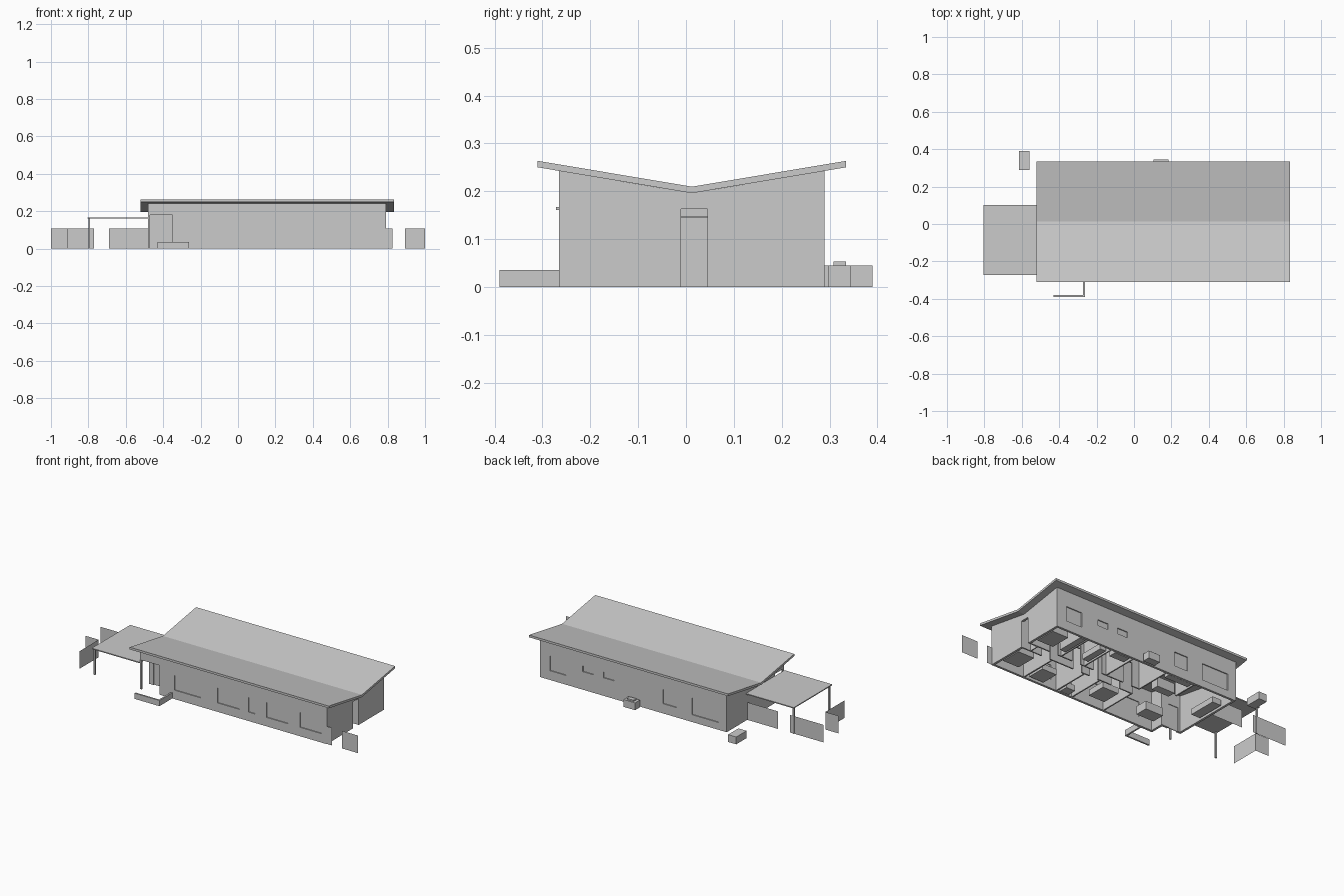
import bpy, bmesh

if "Cube" in bpy.data.objects:
    bpy.data.objects.remove(bpy.data.objects["Cube"])

VALLEY, LOW, SLOPE = 0.0125, 0.196, 0.167
T = 0.014                                    # outer wall thickness


def make(name, verts, faces):
    me = bpy.data.meshes.new(name)
    me.from_pydata(verts, [], faces)
    bm = bmesh.new()
    bm.from_mesh(me)
    bmesh.ops.recalc_face_normals(bm, faces=bm.faces)
    bm.to_mesh(me)
    bm.free()
    ob = bpy.data.objects.new(name, me)
    bpy.context.collection.objects.link(ob)
    return ob


def prism(name, yz, x0, x1):
    n = len(yz)
    verts = [(x, y, z) for x in (x0, x1) for y, z in yz]
    faces = [tuple(range(n)), tuple(range(n, 2 * n))]
    faces += [(i, (i + 1) % n, n + (i + 1) % n, n + i) for i in range(n)]
    return make(name, verts, faces)


def box(name, x0, x1, y0, y1, z0, z1):
    return prism(name, [(y0, z0), (y1, z0), (y1, z1), (y0, z1)], x0, x1)


def roof_z(y):
    return LOW + SLOPE * abs(y - VALLEY)


def wall(name, x0, x1, y0, y1, z0=0.0):
    # upright wall whose top follows the underside of the roof
    pts = [(y0, z0), (y1, z0), (y1, roof_z(y1))]
    if y0 < VALLEY < y1:
        pts.append((VALLEY, LOW))
    return prism(name, pts + [(y0, roof_z(y0))], x0, x1)


def cut(ob, boxes):
    # cut rectangular openings given as (x0, x1, y0, y1, z0, z1)
    for b in boxes:
        c = box("cutter", *b)
        c.hide_render = True
        m = ob.modifiers.new("opening", 'BOOLEAN')
        m.operation, m.solver, m.object = 'DIFFERENCE', 'EXACT', c
        bpy.context.view_layer.objects.active = ob
        bpy.ops.object.modifier_apply(modifier=m.name)
        bpy.data.objects.remove(c)


def fence(name, a, b, h=0.108):
    make(name, [(*a, 0), (*b, 0), (*b, h), (*a, h)], [(0, 1, 2, 3)])


# butterfly roof
E0, E1, RT = -0.31, 0.335, 0.0135
prism("roof", [(E0, 0.25), (VALLEY, LOW), (E1, 0.25), (E1, 0.25 + RT),
               (VALLEY, LOW + RT), (E0, 0.25 + RT)], -0.52, 0.835)

# outer walls
XL, XR, YF, YB = -0.48, 0.79, -0.265, 0.29
PX, PY = -0.35, -0.18                        # porch recess corner
front = wall("front_wall", PX, XR, YF, YF + T)
back = wall("back_wall", XL, XR, YB - T, YB)
wall("left_wall", XL, XL + T, PY, YB - T)
right = wall("right_wall", XR - T, XR, YF + T, YB - T)
cut(right, [(0.7, 0.9, -0.01, 0.045, -0.1, 0.163)])

# porch walls, header, post and door
porch = wall("porch_back_wall", XL + T, PX, PY, PY + T)
wall("porch_side_wall", PX, PX + T, YF + T, PY + T)
wall("porch_header", XL, PX, YF, YF + T, 0.18)
wall("porch_side_header", XL, XL + T, YF + T, PY, 0.18)
box("porch_post", -0.48, -0.47, -0.265, -0.255, 0, 0.18)
cut(porch, [(-0.45, -0.385, -0.3, -0.1, -0.1, 0.148)])
box("front_door", -0.45, -0.385, PY + 0.006, PY + 0.01, 0, 0.148)

# windows: (x0, x1, z0, z1), opening plus recessed pane
FRONT = [(-0.246, -0.07, 0.055, 0.146), (0.046, 0.196, 0.055, 0.146),
         (0.257, 0.301, 0.055, 0.146), (0.38, 0.526, 0.055, 0.146),
         (0.607, 0.754, 0.055, 0.146)]
BACK = [(0.614, 0.723, 0.057, 0.147), (0.427, 0.5, 0.111, 0.147),
        (0.288, 0.359, 0.111, 0.147), (-0.137, -0.045, 0.06, 0.147),
        (-0.423, -0.243, 0.045, 0.147)]
for ob, wins, y, s in ((front, FRONT, YF, 1), (back, BACK, YB, -1)):
    cut(ob, [(a, b, y - 0.05, y + 0.05, c, d) for a, b, c, d in wins])
    for a, b, c, d in wins:
        ys = sorted((y + s * 0.006, y + s * 0.009))
        box("window_pane", a, b, *ys, c, d)

# hallway walls with doorways, and the end door
P = 0.008
hall_f = wall("hall_front_wall", 0.0, XR - T, -0.01 - P, -0.01)
hall_b = wall("hall_back_wall", 0.0, XR - T, 0.045, 0.045 + P)
cut(hall_f, [(x, x + 0.06, -0.03, 0.0, -0.1, 0.145) for x in (0.09, 0.245, 0.36, 0.585)])
cut(hall_b, [(x, x + 0.06, 0.03, 0.07, -0.1, 0.145) for x in (0.06, 0.27, 0.42, 0.58)])
box("end_door", 0.72, 0.726, -0.01, 0.045, 0, 0.145)
box("end_door_transom", 0.71, 0.73, -0.01, 0.045, 0.147, 0.2)

# room partitions
for x in (0.0, 0.225, 0.335, 0.565):
    wall("front_partition", x, x + P, YF + T, -0.01 - P)
for x in (0.0, 0.235, 0.39, 0.555):
    wall("back_partition", x, x + P, 0.045 + P, YB - T)
box("kitchen_partition", -0.2, -0.2 + P, 0.12, YB - T, 0, 0.2)

# low furniture in the rooms
FURNITURE = [
    ("bed", 0.66, 0.77, 0.10, 0.23, 0.035), ("bed", 0.66, 0.77, -0.19, -0.06, 0.035),
    ("bed", 0.45, 0.55, -0.23, -0.12, 0.035), ("bed", 0.06, 0.17, -0.18, -0.06, 0.035),
    ("bathtub", 0.41, 0.45, 0.10, 0.25, 0.035), ("cabinet", 0.57, 0.61, 0.10, 0.27, 0.1),
    ("bench", 0.26, 0.32, -0.245, -0.19, 0.035), ("counter", -0.18, -0.02, 0.235, 0.275, 0.06),
    ("island", -0.17, -0.05, 0.09, 0.14, 0.06), ("sofa", -0.45, -0.39, 0.02, 0.2, 0.035),
    ("table", -0.28, -0.16, -0.17, -0.09, 0.05), ("washer", 0.26, 0.36, 0.22, 0.27, 0.06)]
for n, a, b, c, d, h in FURNITURE:
    box(n, a, b, c, d, 0, h)

# carport slab and posts
box("carport_roof", -0.805, XL, -0.272, 0.102, 0.161, 0.167)
for y in (-0.26, 0.085):
    box("carport_post", -0.8, -0.791, y, y + 0.009, 0, 0.161)

# low garden wall by the porch
box("garden_wall_front", -0.43, -0.262, -0.39, -0.38, 0, 0.035)
box("garden_wall_side", -0.272, -0.262, -0.38, YF, 0, 0.035)

# outdoor units at the back
box("storage_box", -0.615, -0.56, 0.29, 0.39, 0, 0.045)
box("cooling_unit", 0.105, 0.184, 0.298, 0.345, 0, 0.045)
box("cooling_unit_cap", 0.122, 0.167, 0.308, 0.335, 0.045, 0.053)

# thin fence panels
fence("fence_carport_inner", (-0.69, 0.09), (XL, 0.09))
fence("fence_carport_outer", (-1.0, 0.09), (-0.77, 0.09))
fence("fence_bin_side", (-0.91, -0.24), (-0.91, -0.055))
fence("fence_bin_back", (-1.0, -0.055), (-0.91, -0.055))
fence("fence_right_inner", (XR, -0.262), (0.825, -0.262))
fence("fence_right_outer", (0.892, -0.262), (1.0, -0.262))
